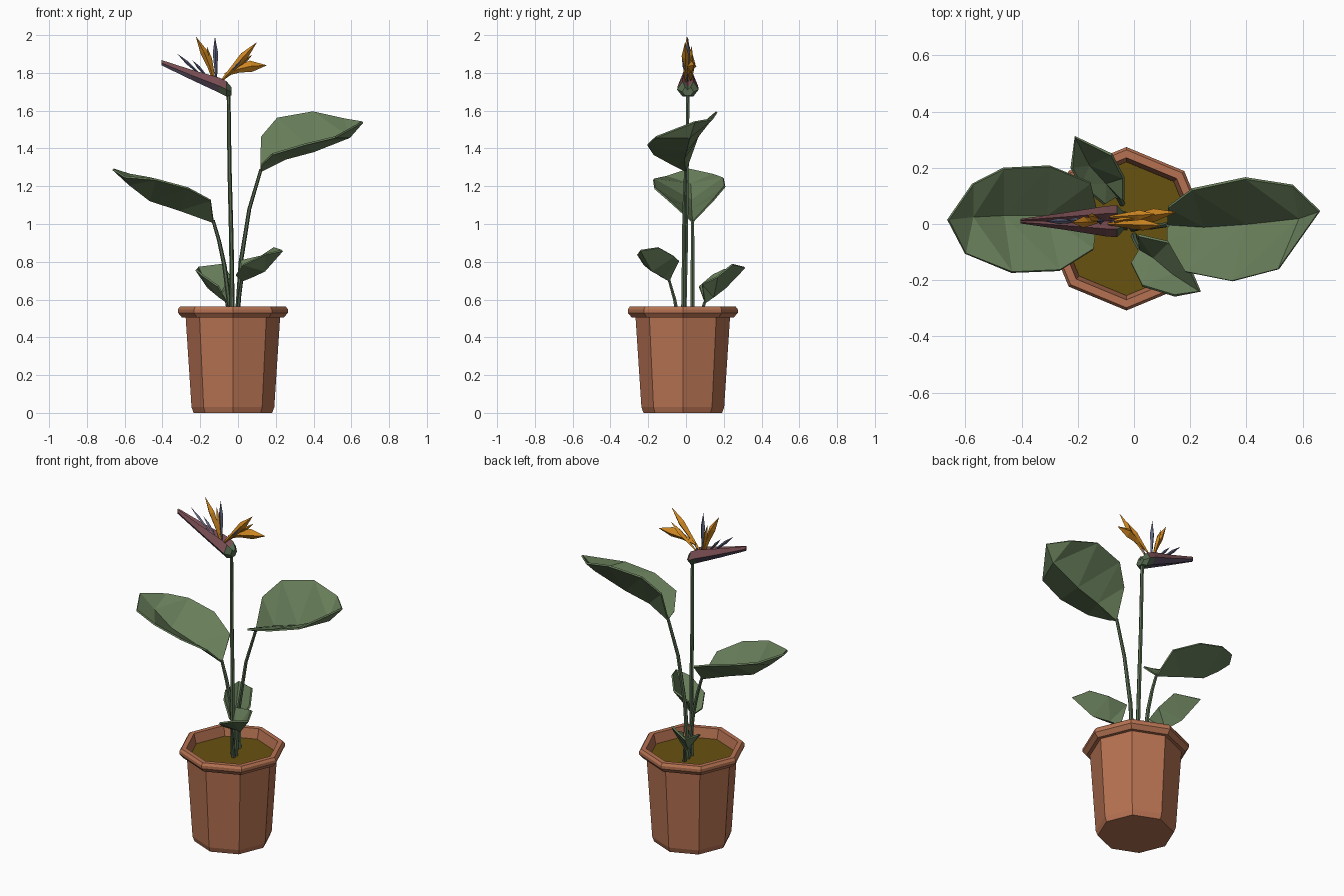
import bpy, bmesh, math
from mathutils import Vector

if "Cube" in bpy.data.objects:
    bpy.data.objects.remove(bpy.data.objects["Cube"])


def material(name, r, g, b):
    m = bpy.data.materials.new(name)
    m.diffuse_color = (r, g, b, 1)
    m.use_nodes = True
    m.node_tree.nodes["Principled BSDF"].inputs["Base Color"].default_value = m.diffuse_color
    return m


TERRACOTTA = material("terracotta", 0.47, 0.17, 0.085)
SOIL = material("soil", 0.14, 0.085, 0.005)
LEAF = material("leaf green", 0.135, 0.205, 0.10)
STALK = material("stalk green", 0.09, 0.14, 0.075)
MAUVE = material("bract mauve", 0.19, 0.075, 0.085)
PURPLE = material("bract purple", 0.10, 0.075, 0.12)
ORANGE = material("petal orange", 0.62, 0.24, 0.015)
BLUE = material("petal blue", 0.12, 0.13, 0.22)


def finish(name, bm, mats):
    bmesh.ops.recalc_face_normals(bm, faces=bm.faces)
    me = bpy.data.meshes.new(name)
    bm.to_mesh(me)
    bm.free()
    for m in mats:
        me.materials.append(m)
    ob = bpy.data.objects.new(name, me)
    bpy.context.collection.objects.link(ob)
    return ob


def loft(name, rings, mats, rule=None):
    """Skin closed rings together and cap both ends."""
    bm = bmesh.new()
    vs = [[bm.verts.new(p) for p in ring] for ring in rings]
    n = len(vs[0])
    for a, b in zip(vs, vs[1:]):
        for i in range(n):
            j = (i + 1) % n
            bm.faces.new((a[i], a[j], b[j], b[i]))
    bm.faces.new(vs[0][::-1])
    bm.faces.new(vs[-1])
    bm.normal_update()
    if rule:
        bmesh.ops.recalc_face_normals(bm, faces=bm.faces)
        for f in bm.faces:
            f.material_index = rule(f)
    return finish(name, bm, mats)


def circle(c, r, n):
    return [(c[0] + r * math.cos(2 * math.pi * i / n),
             c[1] + r * math.sin(2 * math.pi * i / n), c[2]) for i in range(n)]


# Octagonal pot with rolled rim, and soil
PX, PY = -0.027, -0.017
profile = [(0.208, 0), (0.219, 0.03), (0.25, 0.505), (0.27, 0.505), (0.291, 0.53),
           (0.291, 0.548), (0.281, 0.562), (0.253, 0.562), (0.236, 0.49)]
loft("pot", [circle((PX, PY, z), r, 8) for r, z in profile], [TERRACOTTA])
loft("soil", [circle((PX, PY, z), 0.238, 8) for z in (0.485, 0.505)], [SOIL])


# Stalks
def stalk(name, path, r0, r1):
    k = len(path) - 1
    loft(name, [circle(p, r0 + (r1 - r0) * i / k, 6) for i, p in enumerate(path)], [STALK])


stalk("flower_stalk", [(-.03, -.01, .49), (-.035, 0, .9), (-.045, .005, 1.3), (-.05, .01, 1.7)], .013, .01)
stalk("right_leaf_stalk", [(-.005, -.015, .49), (.015, -.012, .8), (.06, -.01, 1.08), (.122, -.002, 1.29)], .013, .009)
stalk("left_leaf_stalk", [(-.035, .033, .49), (-.072, .035, .78), (-.1, .035, .91), (-.132, .035, 1.02)], .013, .009)
stalk("front_leaf_stalk", [(0, -.04, .49), (.005, -.06, .6), (.02, -.09, .705)], .012, .008)
stalk("back_leaf_stalk", [(-.04, .07, .49), (-.06, .1, .59)], .012, .009)


# Folded leaves: midrib points, two edges and a tip
def leaf(name, mids, side_a, side_b, tip):
    bm = bmesh.new()
    m, a, b = ([bm.verts.new(p) for p in row] for row in (mids, side_a, side_b))
    t = bm.verts.new(tip)
    for e in (a, b):
        for i in range(len(m) - 1):
            bm.faces.new((m[i], m[i + 1], e[i]))
            bm.faces.new((m[i + 1], e[i + 1], e[i]))
        bm.faces.new((m[-1], t, e[-1]))
    ob = finish(name, bm, [LEAF])
    s = ob.modifiers.new("thickness", "SOLIDIFY")
    s.thickness = 0.01
    s.offset = 0


leaf("left_leaf",
     [(-.13, .035, 1.01), (-.31, .03, 1.075), (-.465, .03, 1.125), (-.575, .025, 1.21)],
     [(-.155, .147, 1.13), (-.30, .206, 1.2), (-.464, .198, 1.243), (-.574, .142, 1.262)],
     [(-.145, -.09, 1.125), (-.265, -.165, 1.19), (-.435, -.172, 1.236), (-.6, -.105, 1.25)],
     (-.662, .015, 1.29))
leaf("right_leaf",
     [(.12, -.002, 1.28), (.25, -.01, 1.345), (.4, 0, 1.385), (.59, .02, 1.46)],
     [(.122, .06, 1.46), (.207, .123, 1.56), (.396, .163, 1.593), (.565, .137, 1.555)],
     [(.12, -.06, 1.31), (.183, -.17, 1.37), (.35, -.203, 1.42), (.515, -.16, 1.46)],
     (.66, .045, 1.54))
leaf("front_leaf",
     [(.02, -.09, .70), (.07, -.12, .72), (.14, -.18, .752)],
     [(-.01, -.14, .73), (.03, -.22, .785), (.145, -.255, .84)],
     [(.016, -.04, .806), (.125, -.065, .83), (.193, -.145, .875)],
     (.235, -.24, .86))
leaf("back_leaf",
     [(-.06, .1, .585), (-.1, .145, .615), (-.16, .21, .665)],
     [(-.105, .07, .67), (-.19, .14, .73), (-.222, .2, .758)],
     [(-.037, .085, .68), (-.037, .165, .72), (-.08, .247, .787)],
     (-.21, .31, .77))

# Boat-shaped bract with a groove along the top
rings = []
for x, lo, hi, w in [(-.035, 1.68, 1.725, .03), (-.06, 1.675, 1.755, .057), (-.1, 1.695, 1.775, .054),
                     (-.25, 1.765, 1.818, .03), (-.405, 1.84, 1.868, .008)]:
    mid = lo + .45 * (hi - lo)
    sec = [(-.5, lo), (.5, lo), (1, mid), (.5, hi), (0, hi - .35 * (hi - lo)), (-.5, hi), (-1, mid)]
    rings.append([(x, .01 + u * w, z) for u, z in sec])


def bract_colour(f):
    c = f.calc_center_median()
    if c.x > -.055 or (c.x > -.09 and f.normal.z < 0):
        return 2
    return 1 if f.normal.z < -.2 else 0


loft("flower_bract", rings, [MAUVE, PURPLE, STALK], bract_colour)


# Pointed petals with a diamond cross-section
def petal(name, base, tip, w, depth, mat, sag=0):
    base, tip = Vector(base), Vector(tip)
    d = (tip - base).normalized()
    side = Vector((0, 1, 0))
    up = d.cross(side).normalized()
    rows = []
    for t, k in [(0, .25), (.35, .65), (.65, 1), (1, .04)]:
        c = base.lerp(tip, t) + up * sag * math.sin(math.pi * t)
        rows.append([c + up * w * k, c + side * depth * k, c - up * w * k, c - side * depth * k])
    loft(name, rows, [mat])


petal("orange_petal_left", (-.125, .01, 1.75), (-.222, .005, 1.99), .02, .02, ORANGE, -.01)
petal("orange_petal_upright", (-.12, .015, 1.75), (-.165, .03, 1.94), .012, .014, ORANGE)
petal("orange_petal_right", (-.09, 0, 1.755), (.098, -.005, 1.96), .022, .02, ORANGE)
petal("orange_petal_mid", (-.085, .025, 1.76), (.075, .035, 1.895), .014, .018, ORANGE)
petal("orange_petal_low", (-.07, .01, 1.79), (.15, .042, 1.84), .03, .024, ORANGE, .015)
petal("blue_petal_upright", (-.115, .01, 1.75), (-.122, .01, 1.99), .014, .012, BLUE)
petal("blue_petal_left", (-.17, .01, 1.765), (-.32, .01, 1.9), .009, .01, BLUE)
petal("blue_petal_short", (-.15, .01, 1.765), (-.24, .015, 1.865), .008, .01, BLUE)
petal("blue_petal_right", (-.085, .01, 1.755), (.03, -.02, 1.885), .009, .01, BLUE)
